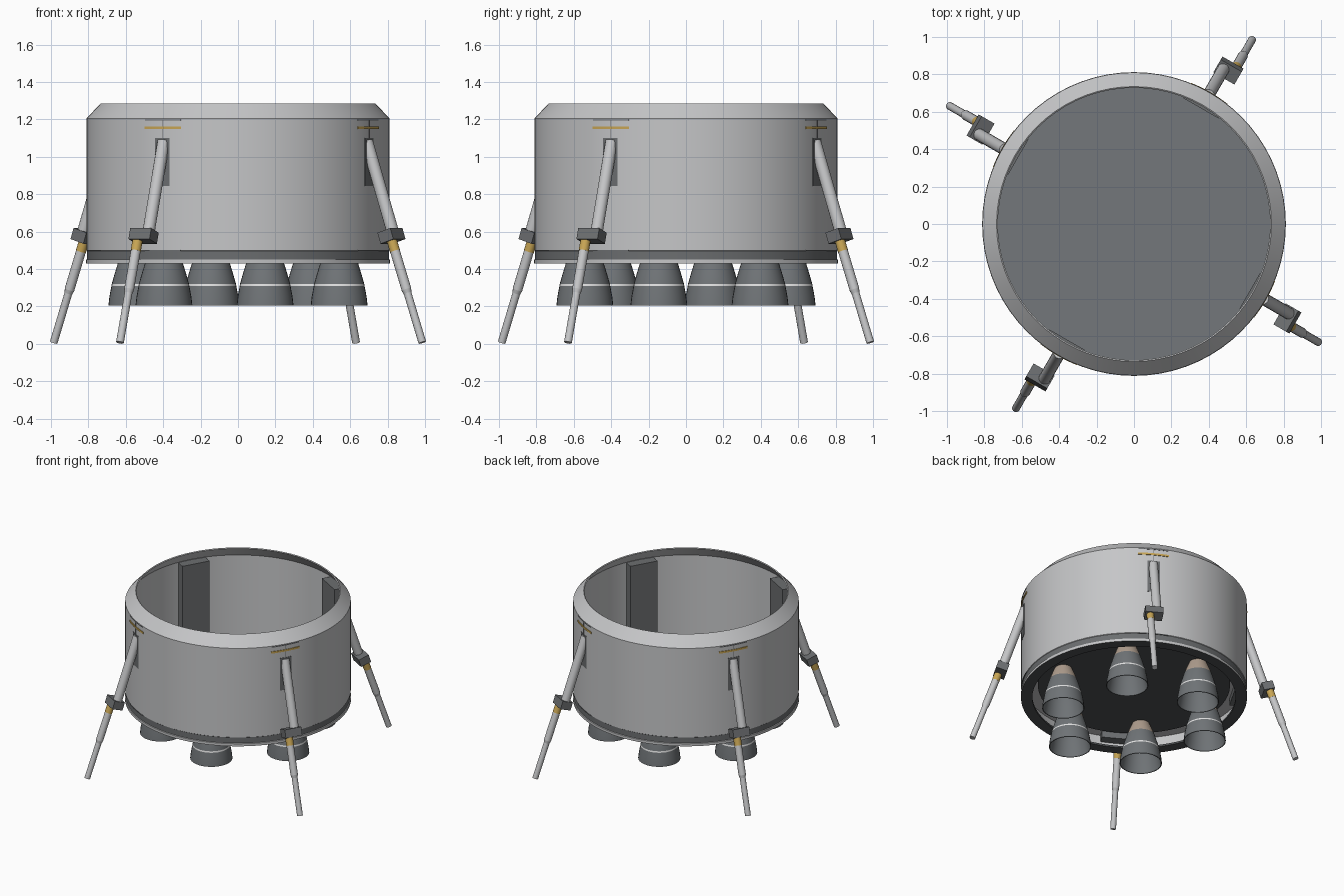
import bpy, bmesh, math
from mathutils import Vector, Matrix

if "Cube" in bpy.data.objects:
    bpy.data.objects.remove(bpy.data.objects["Cube"])


def mat(name, c):
    m = bpy.data.materials.new(name)
    m.diffuse_color = (*c, 1)
    m.use_nodes = True
    m.node_tree.nodes["Principled BSDF"].inputs["Base Color"].default_value = m.diffuse_color
    return m


HULL = mat("light_grey", (0.56, 0.565, 0.575))
DARK = mat("charcoal", (0.075, 0.08, 0.085))
TRIM = mat("trim_grey", (0.15, 0.157, 0.163))
BELL = mat("bell_grey", (0.16, 0.173, 0.183))
FLOOR = mat("floor_grey", (0.172, 0.187, 0.196))
GOLD = mat("gold", (0.58, 0.38, 0.09))
BEIGE = mat("beige", (0.43, 0.34, 0.27))
WHITE = mat("white", (0.75, 0.75, 0.75))


def finish(name, bm, mats, smooth=True, angle=30):
    bmesh.ops.recalc_face_normals(bm, faces=bm.faces)
    me = bpy.data.meshes.new(name)
    bm.to_mesh(me)
    bm.free()
    ob = bpy.data.objects.new(name, me)
    bpy.context.collection.objects.link(ob)
    for m in mats:
        me.materials.append(m)
    if smooth:
        bpy.ops.object.select_all(action='DESELECT')
        ob.select_set(True)
        bpy.context.view_layer.objects.active = ob
        bpy.ops.object.shade_smooth_by_angle(angle=math.radians(angle))
    return ob


def lathe(name, profile, mats, loc=(0, 0), seg=64, idx=None, closed=True):
    """Revolve (radius, z) points; idx gives the material of each profile edge."""
    bm = bmesh.new()
    rings = []
    for r, z in profile:
        if r == 0:
            rings.append([bm.verts.new((loc[0], loc[1], z))] * seg)
        else:
            rings.append([bm.verts.new((loc[0] + r * math.cos(2 * math.pi * i / seg),
                                        loc[1] + r * math.sin(2 * math.pi * i / seg), z))
                          for i in range(seg)])
    n = len(rings)
    for k in range(n if closed else n - 1):
        a, b = rings[k], rings[(k + 1) % n]
        for i in range(seg):
            j = (i + 1) % seg
            vs = list(dict.fromkeys((a[i], a[j], b[j], b[i])))
            if len(vs) > 2:
                bm.faces.new(vs).material_index = idx[k] if idx else 0
    return finish(name, bm, mats)


def at(ang, u, t, z):
    """Point at radial distance u and tangential offset t for a leg direction."""
    c, s = math.cos(ang), math.sin(ang)
    return Vector((u * c - t * s, u * s + t * c, z))


def rod(name, p, q, r1, r2, m, seg=16):
    bm = bmesh.new()
    d = q - p
    mx = Matrix.Translation((p + q) / 2) @ d.to_track_quat('Z', 'Y').to_matrix().to_4x4()
    bmesh.ops.create_cone(bm, cap_ends=True, segments=seg, radius1=r1, radius2=r2,
                          depth=d.length, matrix=mx)
    return finish(name, bm, [m], angle=40)


def box(name, ang, center, size, m, tilt=0):
    """Box with size (radial, tangential, height), tilted about its tangent."""
    bm = bmesh.new()
    mx = (Matrix.Translation(at(ang, *center)) @ Matrix.Rotation(ang, 4, 'Z')
          @ Matrix.Rotation(tilt, 4, 'Y') @ Matrix.Diagonal((*size, 1)))
    bmesh.ops.create_cube(bm, size=1, matrix=mx)
    return finish(name, bm, [m], smooth=False)


def arc_plate(name, ang, width, z0, z1, m, r0=0.806, r1=0.813, n=8):
    """Thin curved plate hugging the hull."""
    bm = bmesh.new()
    cols = []
    for i in range(n + 1):
        a = ang + (i / n - 0.5) * width / 0.81
        c, s = math.cos(a), math.sin(a)
        cols.append([bm.verts.new((r * c, r * s, z))
                     for r, z in ((r0, z0), (r1, z0), (r1, z1), (r0, z1))])
    for a, b in zip(cols, cols[1:]):
        for k in range(4):
            bm.faces.new((a[k], a[(k + 1) % 4], b[(k + 1) % 4], b[k]))
    bm.faces.new(cols[0])
    bm.faces.new(cols[-1])
    return finish(name, bm, [m])


# Hull shell: bottom flange, dark skirt band, wall, bevelled open rim
lathe("hull",
      [(0.73, 0.43), (0.812, 0.43), (0.812, 0.45), (0.806, 0.452), (0.806, 0.497),
       (0.81, 0.5), (0.81, 1.205), (0.735, 1.285), (0.728, 1.28), (0.79, 1.2),
       (0.79, 0.445), (0.73, 0.445)],
      [HULL, DARK, TRIM], idx=[1, 0, 0, 2, 0, 0, 0, 0, 0, 0, 1, 1], seg=72)

# Bulkhead floor and the dark thrust plate below it
lathe("bulkhead_floor", [(0, 0.548), (0.792, 0.548), (0.792, 0.56), (0, 0.56)],
      [FLOOR, HULL], idx=[1, 0, 0], closed=False)
lathe("thrust_plate", [(0, 0.53), (0.69, 0.53), (0.69, 0.55), (0, 0.55)], [DARK],
      closed=False)

# Six engines in a ring
for k in range(6):
    a = math.radians(45 + 60 * k)
    loc = (0.56 * math.cos(a), 0.56 * math.sin(a))
    lathe("engine_bell",
          [(0.06, 0.535), (0.079, 0.49), (0.1, 0.435), (0.12, 0.37), (0.134, 0.32),
           (0.136, 0.309), (0.147, 0.25), (0.152, 0.205), (0.146, 0.205),
           (0.128, 0.31), (0.094, 0.435), (0.05, 0.52), (0, 0.52)],
          [BELL, BEIGE, WHITE], loc, seg=32, closed=False,
          idx=[1, 1, 0, 0, 2, 0, 0, 0, 0, 0, 0, 0])

# Four landing legs with their bays
for k in range(4):
    g = math.radians(60 + 90 * k)
    box("leg_bay", g, (0.757, 0, 0.847), (0.085, 0.215, 0.7), TRIM)
    arc_plate("bay_top_seam", g, 0.22, 1.194, 1.2, TRIM, r1=0.812)
    arc_plate("bay_bottom_seam", g, 0.22, 0.496, 0.502, TRIM, r1=0.812)
    arc_plate("bay_centre_seam", g, 0.004, 1.1, 1.195, TRIM, r1=0.8115, n=1)
    arc_plate("bay_slot", g, 0.09, 0.845, 1.1, TRIM, r1=0.8125, n=4)
    arc_plate("gold_stripe", g, 0.225, 1.148, 1.163, GOLD, r1=0.814)

    # Upper strut, hinge block, and the offset lower strut
    tilt = -math.atan2(0.17, 0.53)
    rod("upper_strut", at(g, 0.795, 0, 1.083), at(g, 0.965, 0, 0.57), 0.033, 0.033, HULL)
    box("hinge_block", g, (0.963, -0.027, 0.577), (0.083, 0.13, 0.062), TRIM, tilt)

    def low(z):
        return at(g, 1.168 - 0.345 * (z - 0.01), -0.054, z)
    rod("gold_collar", low(0.57), low(0.495), 0.0275, 0.0275, GOLD)
    rod("lower_strut", low(0.498), low(0.29), 0.0265, 0.0265, HULL)
    rod("strut_taper", low(0.29), low(0.27), 0.0265, 0.021, HULL)
    rod("foot_strut", low(0.27), low(0.007), 0.021, 0.021, HULL)
